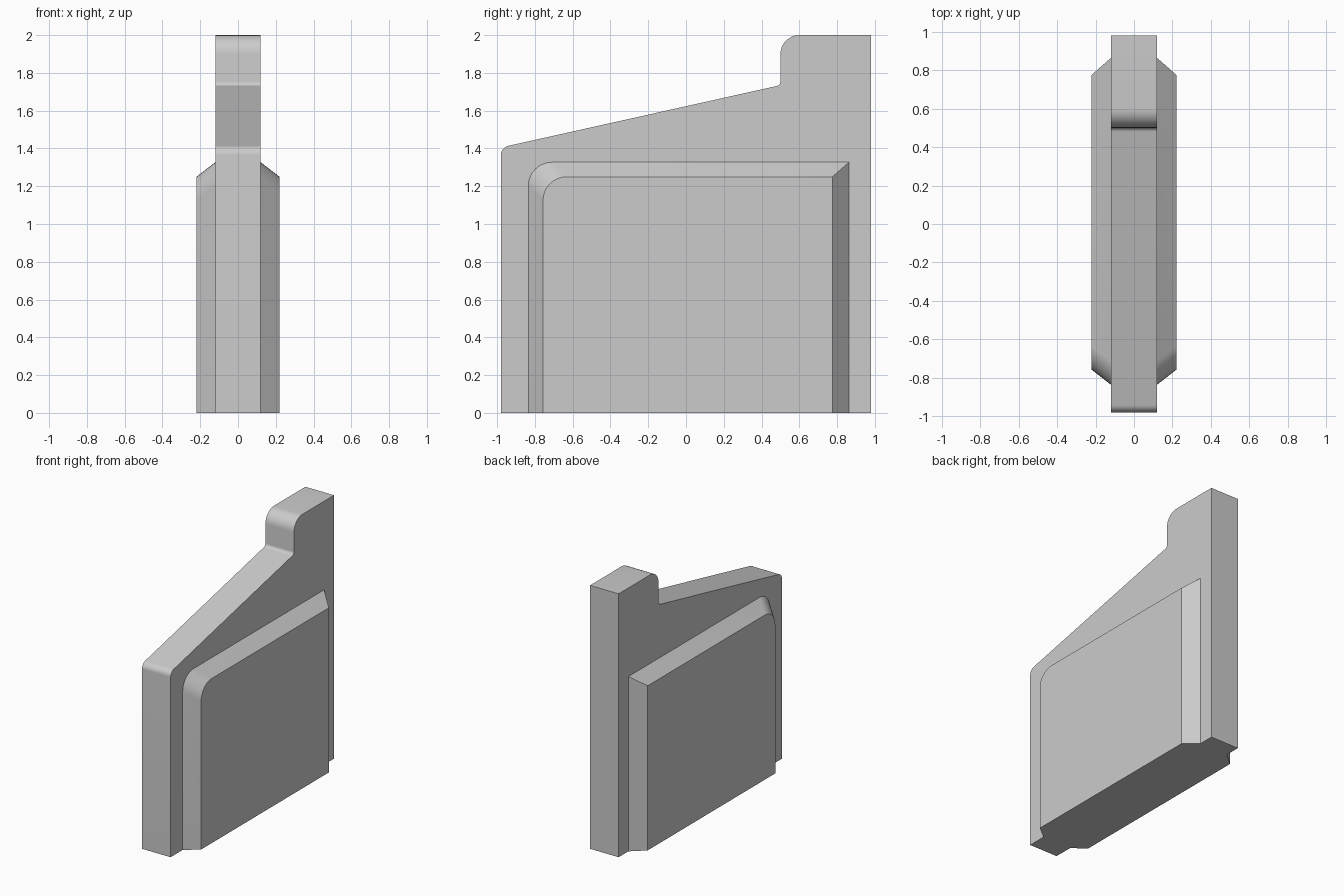
import bpy, bmesh, math
from mathutils import Vector

if "Cube" in bpy.data.objects:
    bpy.data.objects.remove(bpy.data.objects["Cube"])


def rounded(corners, steps=8):
    """Turn (y, z, radius) corners into an outline with tangent arcs."""
    out = []
    n = len(corners)
    for i, (y, z, r) in enumerate(corners):
        p = Vector((y, z))
        if r == 0:
            out.append(p)
            continue
        a = (Vector(corners[i - 1][:2]) - p).normalized()
        b = (Vector(corners[(i + 1) % n][:2]) - p).normalized()
        half = a.angle(b) / 2
        centre = p + (a + b).normalized() * (r / math.sin(half))
        start = p + a * (r / math.tan(half)) - centre
        end = p + b * (r / math.tan(half)) - centre
        total = start.angle(end)
        for k in range(steps + 1):
            t = k / steps
            v = (start * math.sin((1 - t) * total) + end * math.sin(t * total)) / math.sin(total)
            out.append(centre + v)
    return out


def loft(name, sections, cap_first=True):
    """Bridge matching (x, outline) sections and cap the ends."""
    bm = bmesh.new()
    rings = [[bm.verts.new((x, p.x, p.y)) for p in pts] for x, pts in sections]
    for r0, r1 in zip(rings, rings[1:]):
        for i in range(len(r0)):
            j = (i + 1) % len(r0)
            bm.faces.new((r0[i], r0[j], r1[j], r1[i]))
    if cap_first:
        bm.faces.new(rings[0][::-1])
    bm.faces.new(rings[-1])
    bmesh.ops.recalc_face_normals(bm, faces=bm.faces)
    mesh = bpy.data.meshes.new(name)
    bm.to_mesh(mesh)
    bm.free()
    obj = bpy.data.objects.new(name, mesh)
    bpy.context.collection.objects.link(obj)
    bpy.ops.object.select_all(action='DESELECT')
    obj.select_set(True)
    bpy.context.view_layer.objects.active = obj
    bpy.ops.object.shade_smooth_by_angle(angle=math.radians(30))
    return obj


# Central plate with sloped top and raised rear post
plate = rounded([(-0.98, 0, 0), (0.98, 0, 0), (0.98, 2, 0), (0.50, 2, 0.10),
                 (0.50, 1.735, 0.025), (-0.98, 1.405, 0.05)])
loft("plate", [(-0.12, plate), (0.12, plate)])


# Bevelled side panels, one on each face of the plate
def panel_outline(front, back, top):
    return rounded([(front, 0, 0), (back, 0, 0), (back, top, 0), (front, top, 0.125)])


base = panel_outline(-0.835, 0.863, 1.327)
face = panel_outline(-0.757, 0.775, 1.25)
for side, label in ((1, "right"), (-1, "left")):
    loft(label + "_panel", [(side * 0.12, base), (side * 0.22, face)], cap_first=False)
